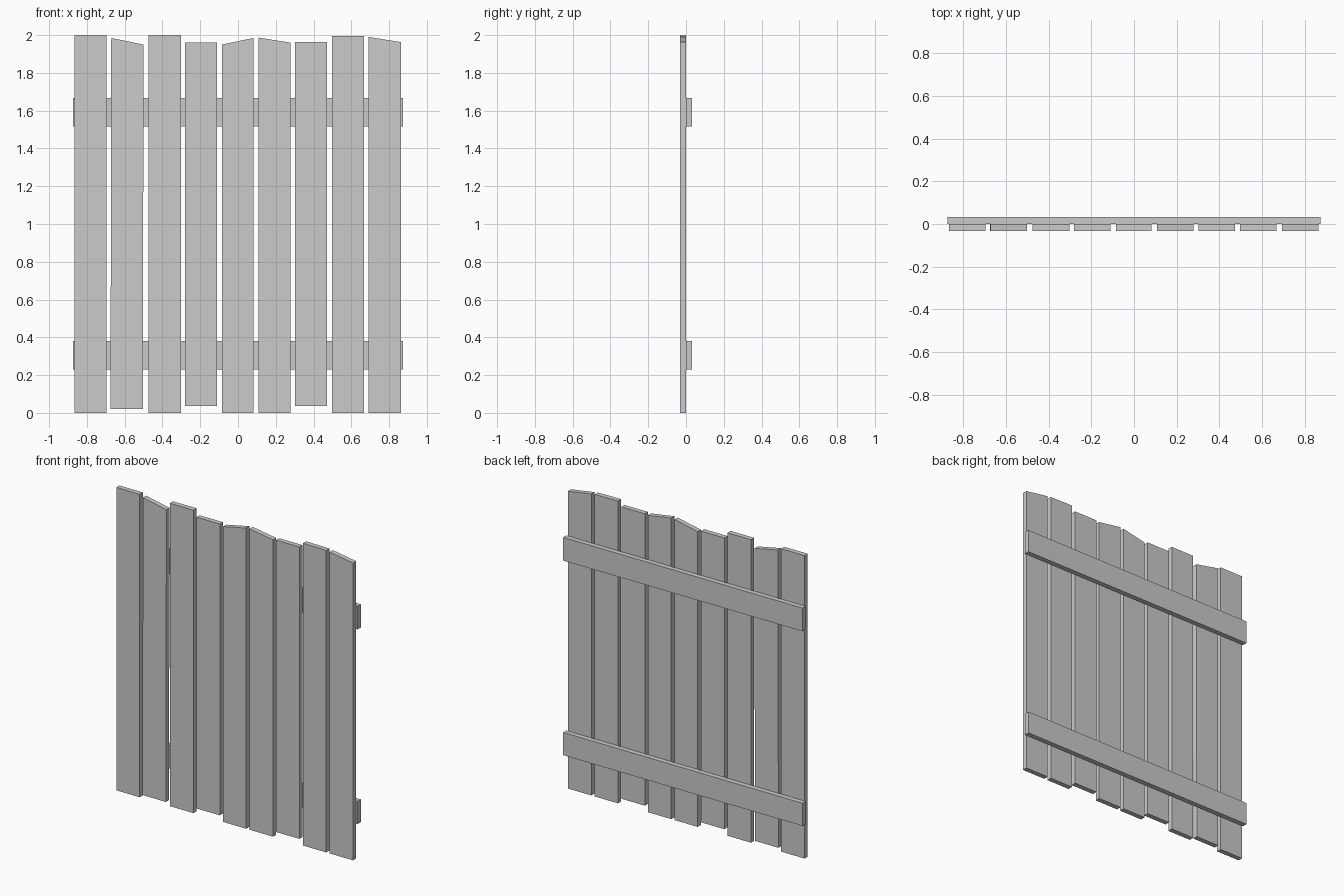
import bpy, bmesh

if "Cube" in bpy.data.objects:
    bpy.data.objects.remove(bpy.data.objects["Cube"])


def prism(name, outline, y0, y1):
    """Extrude a front-view (x, z) outline from y0 to y1."""
    bm = bmesh.new()
    face = bm.faces.new([bm.verts.new((x, y0, z)) for x, z in outline])
    ext = bmesh.ops.extrude_face_region(bm, geom=[face])
    verts = [g for g in ext["geom"] if isinstance(g, bmesh.types.BMVert)]
    bmesh.ops.translate(bm, verts=verts, vec=(0, y1 - y0, 0))
    bmesh.ops.recalc_face_normals(bm, faces=bm.faces)
    mesh = bpy.data.meshes.new(name)
    bm.to_mesh(mesh)
    bm.free()
    obj = bpy.data.objects.new(name, mesh)
    bpy.context.collection.objects.link(obj)
    return obj


# Upright planks: left x, right x, bottom z, top-left z, top-right z, lean of the bottom edge
planks = [
    (-0.866, -0.695, 0.0, 2.0, 2.0, 0.0),
    (-0.671, -0.500, 0.02, 1.985, 1.95, -0.004),
    (-0.475, -0.303, 0.0, 2.0, 2.0, 0.0),
    (-0.280, -0.110, 0.037, 1.96, 1.96, 0.0),
    (-0.085, 0.083, 0.0, 1.95, 1.985, 0.0),
    (0.108, 0.279, 0.0, 1.987, 1.96, 0.0),
    (0.301, 0.472, 0.037, 1.964, 1.964, 0.0),
    (0.497, 0.667, 0.0, 1.996, 1.994, 0.0),
    (0.692, 0.863, 0.0, 1.99, 1.963, 0.0),
]
for i, (x0, x1, z0, zl, zr, lean) in enumerate(planks, 1):
    prism(f"plank_{i}", [(x0 + lean, z0), (x1 + lean, z0), (x1, zr), (x0, zl)],
          -0.033, 0.0)

# Horizontal rails across the back
for name, z0, z1 in (("lower_rail", 0.23, 0.38), ("upper_rail", 1.515, 1.668)):
    prism(name, [(-0.874, z0), (0.874, z0), (0.874, z1), (-0.874, z1)], 0.0, 0.033)
